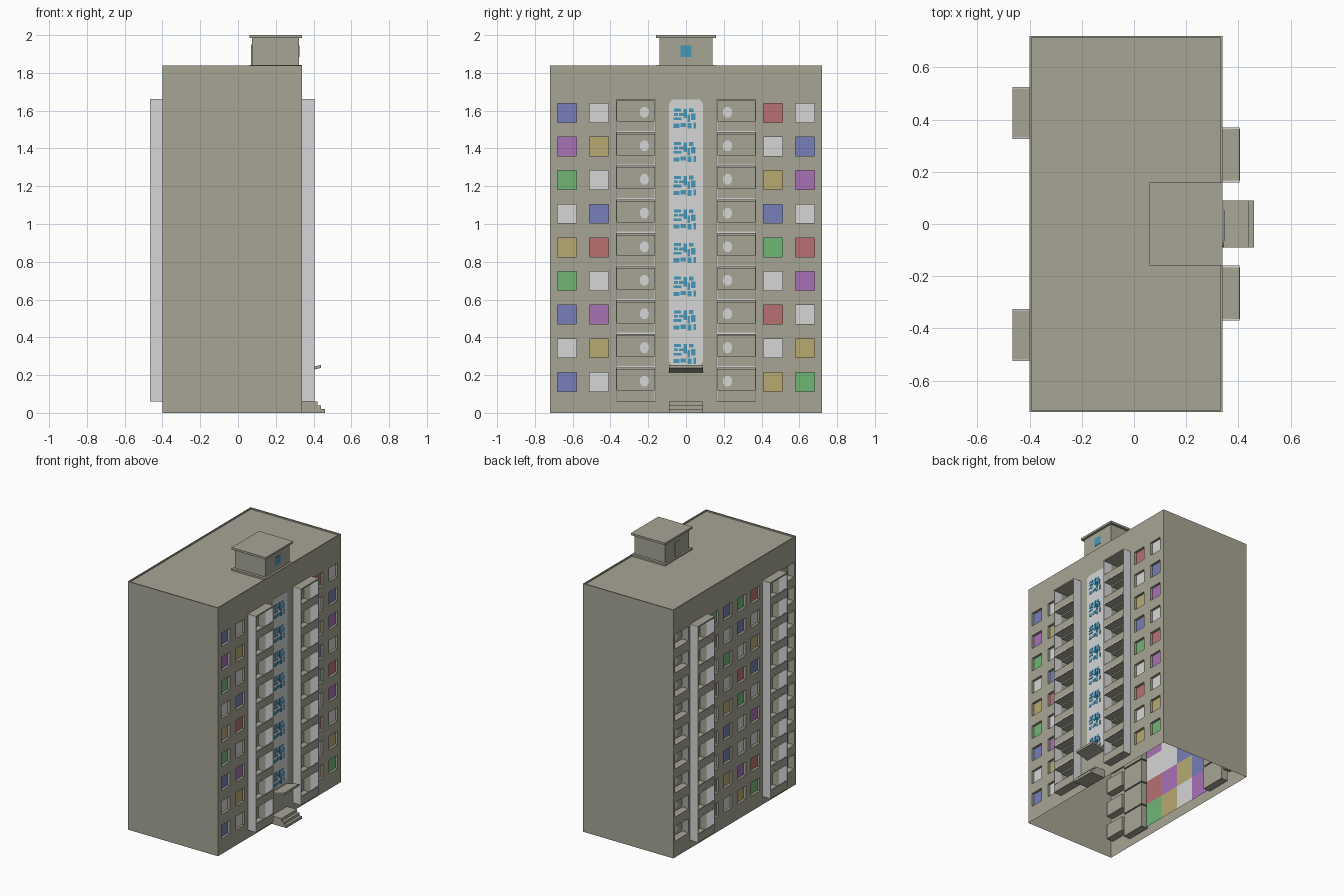
import bpy, bmesh, math
from mathutils import Vector

if "Cube" in bpy.data.objects:
    bpy.data.objects.remove(bpy.data.objects["Cube"])


def material(name, r, g, b):
    m = bpy.data.materials.new(name)
    m.diffuse_color = [((c / 255 + 0.055) / 1.055) ** 2.4 for c in (r, g, b)] + [1]
    m.use_nodes = True
    m.node_tree.nodes["Principled BSDF"].inputs["Base Color"].default_value = m.diffuse_color
    return m


MATS = {
    "C": material("concrete", 167, 165, 149), "W": material("white", 214, 214, 214),
    "B": material("blue", 119, 127, 184), "M": material("purple", 170, 113, 182),
    "G": material("green", 113, 182, 117), "R": material("red", 184, 113, 113),
    "Y": material("yellow", 182, 170, 113), "T": material("teal_glass", 70, 152, 186),
}
KEYS = list(MATS)
XF, XB, HY, TOP = 0.34, -0.40, 0.72, 1.84      # body limits
Z0, STEP, FLOORS = 0.06, 0.178, 9              # storeys


def finish(name, bm, keys="C"):
    me = bpy.data.meshes.new(name)
    bm.to_mesh(me)
    bm.free()
    for k in keys:
        me.materials.append(MATS[k])
    ob = bpy.data.objects.new(name, me)
    bpy.context.collection.objects.link(ob)
    return ob


def quad(bm, pts, toward, mat=0):
    f = bm.faces.new([bm.verts.new(p) for p in pts])
    f.normal_update()
    if f.normal.dot(Vector(toward)) < 0:
        f.normal_flip()
    f.material_index = mat


def add_box(bm, x0, x1, y0, y1, z0, z1, mat=0):
    vs = bmesh.ops.create_cube(bm, size=1)["verts"]
    for v in vs:
        v.co = ((x0 + x1) / 2 + v.co.x * (x1 - x0), (y0 + y1) / 2 + v.co.y * (y1 - y0),
                (z0 + z1) / 2 + v.co.z * (z1 - z0))
    for f in {f for v in vs for f in v.link_faces}:
        f.material_index = mat


def box(name, *dims, key="C"):
    bm = bmesh.new()
    add_box(bm, *dims)
    return finish(name, bm, key)


def prism(name, pts, to3d, offset, key="C"):
    bm = bmesh.new()
    f = bm.faces.new([bm.verts.new(to3d(*p)) for p in pts])
    ext = bmesh.ops.extrude_face_region(bm, geom=[f])["geom"]
    bmesh.ops.translate(bm, verts=[g for g in ext if isinstance(g, bmesh.types.BMVert)], vec=offset)
    bmesh.ops.recalc_face_normals(bm, faces=bm.faces)
    return finish(name, bm, key)


def facade(name, x, s, holes):
    """Wall sheet with recessed openings: (y0, y1, z0, z1, depth, colour, pane margins)"""
    bm = bmesh.new()
    ys = sorted({-HY, HY} | {round(v, 4) for h in holes for v in h[:2]})
    zs = sorted({0, TOP} | {round(v, 4) for h in holes for v in h[2:4]})
    for a, b in zip(ys, ys[1:]):
        for c, d in zip(zs, zs[1:]):
            y, z = (a + b) / 2, (c + d) / 2
            if not any(h[0] < y < h[1] and h[2] < z < h[3] for h in holes):
                quad(bm, [(x, a, c), (x, b, c), (x, b, d), (x, a, d)], (s, 0, 0))
    for y0, y1, z0, z1, depth, key, (my, mb, mt) in holes:
        xi = x - s * depth
        for y, d in ((y0, 1), (y1, -1)):
            quad(bm, [(x, y, z0), (xi, y, z0), (xi, y, z1), (x, y, z1)], (0, d, 0))
        for z, d in ((z0, 1), (z1, -1)):
            quad(bm, [(x, y0, z), (xi, y0, z), (xi, y1, z), (x, y1, z)], (0, 0, d))
        a, b, c, d = y0 - my, y1 + my, z0 - mb, z1 + mt
        quad(bm, [(xi, a, c), (xi, b, c), (xi, b, d), (xi, a, d)], (s, 0, 0), KEYS.index(key))
    return finish(name, bm, KEYS)


def windows(columns, rows, margin):
    out = []
    for i, row in enumerate(rows):                 # rows run from the top down
        z = Z0 + STEP * (FLOORS - 1 - i) + 0.054
        for y, k in zip(columns, row):
            out.append((y - 0.05, y + 0.05, z, z + 0.1, 0.018, k, (margin, 0.054, 0.024)))
    return out


def recesses(y0, y1, bottom):
    return [(y0, y1, Z0 + STEP * i + bottom, Z0 + STEP * i + 0.168, 0.055, "C", (0, 0, 0))
            for i in range(FLOORS)]


# Facades with coloured windows and recessed balconies
front_rows = ["BWRW", "MYWB", "GWYM", "WBBW", "YRGR", "GWWM", "BMRW", "WYWY", "BWYG"]
back_rows = ["RGBG", "WBWR", "YWGW", "BRWM", "WGYW", "MWBG", "WWBW", "RMYB", "GYWM"]
FB, BB = (0.165, 0.365), (0.33, 0.52)
facade("entrance_facade", XF, 1,
       windows((-0.63, -0.46, 0.46, 0.63), front_rows, 0.03)
       + recesses(*FB, 0) + recesses(-FB[1], -FB[0], 0))
facade("rear_facade", XB, -1,
       windows((-0.24, -0.08, 0.08, 0.24), back_rows, 0.03)
       + recesses(*BB, 0) + recesses(-BB[1], -BB[0], 0)
       + recesses(0.54, 0.70, 0.06) + recesses(-0.70, -0.54, 0.06))

# End walls and roof sheet, open underneath
bm = bmesh.new()
for s in (-1, 1):
    quad(bm, [(XB, s * HY, 0), (XF, s * HY, 0), (XF, s * HY, TOP), (XB, s * HY, TOP)], (0, s, 0))
R = TOP - 0.01
quad(bm, [(XB, -HY, R), (XF, -HY, R), (XF, HY, R), (XB, HY, R)], (0, 0, 1))
finish("end_walls_and_roof", bm)

# Roof rim
bm = bmesh.new()
for s in (-1, 1):
    add_box(bm, XB, XF, s * HY - s * 0.004 - 0.004, s * HY - s * 0.004 + 0.004, R, TOP)
for x in (XB, XF - 0.008):
    add_box(bm, x, x + 0.008, -HY, HY, R, TOP)
finish("roof_rim", bm)


def balcony_stack(name, x, s, y0, y1):
    """Side walls, slabs and parapets for one column of balconies"""
    bm = bmesh.new()
    out = x + s * 0.065
    xa, xb = sorted((x, out))
    top = Z0 + STEP * FLOORS
    for y in (y0, y1 - 0.006):
        add_box(bm, xa, xb, y, y + 0.006, Z0, top, 1)
    pa, pb = sorted((out, out - s * 0.008))
    wa, wb = sorted((out, out + s * 0.001))
    for i in range(FLOORS):
        z = Z0 + STEP * i
        add_box(bm, xa, xb, y0 + 0.006, y1 - 0.006, z, z + 0.008)
        add_box(bm, pa, pb, y0 + 0.006, y1 - 0.006, z, z + 0.06)
        if i:
            add_box(bm, wa, wb, y0 + 0.006, y1 - 0.006, z + 0.002, z + 0.009, 1)
    add_box(bm, xa, xb, y0, y1, top - 0.01, top)
    finish(name, bm, "CW")


def lamp_column(name, x, s, y):
    """Small white octagonal panes on the recess walls"""
    bm = bmesh.new()
    xi = x - s * 0.052
    for i in range(FLOORS):
        z = Z0 + STEP * i + 0.108
        vs = [bm.verts.new((xi, y + 0.026 * math.cos(a), z + 0.03 * math.sin(a)))
              for a in [math.pi / 8 + math.pi / 4 * k for k in range(8)]]
        f = bm.faces.new(vs if s > 0 else vs[::-1])
    finish(name, bm, "W")


for side, m in (("left", -1), ("right", 1)):
    a, b = sorted((m * 0.16, m * 0.37))
    balcony_stack("entrance_balconies_" + side, XF, 1, a, b)
    a, b = sorted((m * 0.325, m * 0.525))
    balcony_stack("rear_balconies_" + side, XB, -1, a, b)
    lamp_column("entrance_balcony_panes_" + side, XF, 1, m * 0.22)
    lamp_column("rear_balcony_panes_" + side, XB, -1, m * 0.40)
    lamp_column("loggia_panes_" + side, XB, -1, m * 0.62)

# Rounded white stairwell strip
r, pts = 0.03, []
for cy, cz, a0 in ((0.06, 1.63, 0), (-0.06, 1.63, 90), (-0.06, 0.28, 180), (0.06, 0.28, 270)):
    for k in range(5):
        a = math.radians(a0 + k * 22.5)
        pts.append((cy + r * math.cos(a), cz + r * math.sin(a)))
prism("stairwell_strip", pts, lambda y, z: (XF, y, z), (0.005, 0, 0), "W")

# Mosaic glass pieces: y, z, width, height
pieces = [(-0.045, 0.043, 0.035, 0.016), (-0.053, 0.02, 0.02, 0.014), (-0.025, 0.02, 0.025, 0.014),
          (-0.045, -0.003, 0.04, 0.014), (-0.05, -0.04, 0.03, 0.022), (-0.015, -0.036, 0.03, 0.022),
          (-0.003, 0.025, 0.018, 0.05), (0.015, 0.0, 0.014, 0.04), (0.028, 0.042, 0.024, 0.02),
          (0.038, 0.008, 0.022, 0.035), (0.018, -0.04, 0.02, 0.03), (0.046, -0.038, 0.014, 0.032)]
bm = bmesh.new()
for i in range(8):
    for y, z, w, h in pieces:
        zc = 0.314 + STEP * i + z
        add_box(bm, XF + 0.004, XF + 0.007, y - w / 2, y + w / 2, zc - h / 2, zc + h / 2)
finish("mosaic_glass", bm, "T")

# Tilted canopy and entrance steps
prism("entrance_canopy", [(XF, 0.215), (0.44, 0.238), (0.44, 0.254), (XF, 0.231)],
      lambda x, z: (x, -0.09, z), (0, 0.18, 0))
prism("entrance_steps", [(XF, 0), (0.46, 0), (0.46, 0.02), (0.44, 0.02), (0.44, 0.04),
                         (0.42, 0.04), (0.42, 0.06), (XF, 0.06)],
      lambda x, z: (x, -0.09, z), (0, 0.18, 0))

# Rooftop machine room
box("machine_room_base", 0.06, 0.338, -0.16, 0.16, R, TOP + 0.003)
box("machine_room", 0.073, 0.323, -0.14, 0.14, R, 1.987)
box("machine_room_cap", 0.06, 0.34, -0.16, 0.16, 1.985, 2.0)
box("machine_room_window", 0.322, 0.326, -0.03, 0.03, 1.885, 1.945, key="T")
box("machine_room_door", 0.07, 0.074, -0.03, 0.03, TOP, 1.95)
